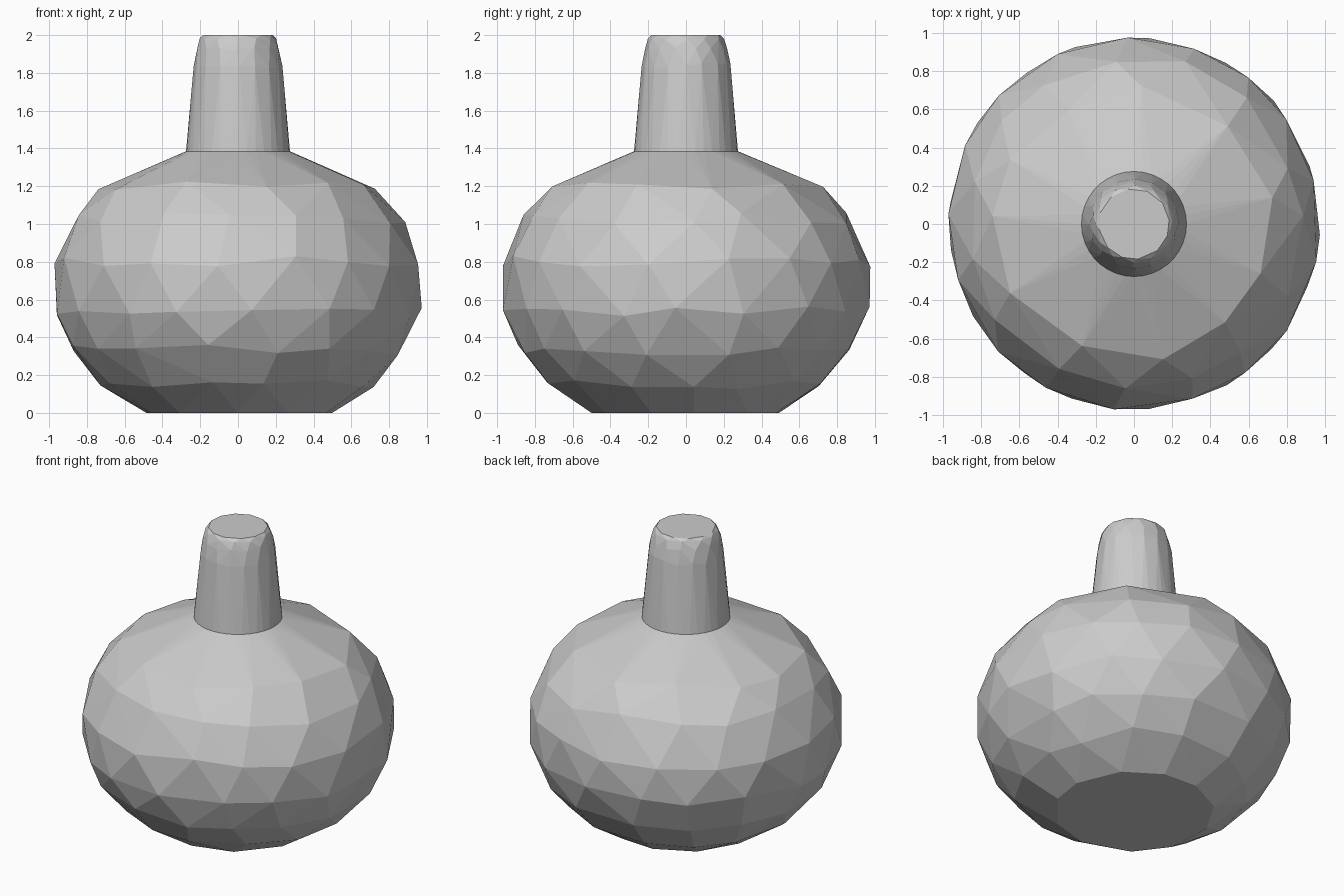
import bpy, bmesh, math, random

if "Cube" in bpy.data.objects:
    bpy.data.objects.remove(bpy.data.objects["Cube"])

random.seed(7)
JOIN_Z, JOIN_R = 1.385, 0.275


def body_radius(z):
    # squashed ellipsoid silhouette of the bulb
    return 0.985 * math.sqrt(1 - ((z - 0.67) / 0.78) ** 2)


def ring(z, r, n, phase=0.0, jitter_a=0.0, jitter_z=0.0):
    pts = []
    for i in range(n):
        a = 2 * math.pi * (i + phase + random.uniform(-jitter_a, jitter_a)) / n
        zz = z + random.uniform(-jitter_z, jitter_z)
        rr = body_radius(zz) if r is None else r
        pts.append((rr * math.cos(a), rr * math.sin(a), zz))
    return pts


def faceted_shell(name, points):
    # irregular flat facets stretched over rings, left open at the neck joint
    bm = bmesh.new()
    for p in points:
        bm.verts.new(p)
    bmesh.ops.convex_hull(bm, input=bm.verts[:])
    bmesh.ops.dissolve_limit(bm, angle_limit=math.radians(1),
                             verts=bm.verts[:], edges=bm.edges[:])
    hidden = [f for f in bm.faces if all(abs(v.co.z - JOIN_Z) < 1e-4 for v in f.verts)]
    bmesh.ops.delete(bm, geom=hidden, context='FACES')
    bmesh.ops.recalc_face_normals(bm, faces=bm.faces[:])
    mesh = bpy.data.meshes.new(name)
    bm.to_mesh(mesh)
    bm.free()
    obj = bpy.data.objects.new(name, mesh)
    bpy.context.collection.objects.link(obj)
    return obj


# Bulb: flat base, irregular low-poly belly, round opening for the neck
body = ring(0, 0.5, 11, 0.2, 0.15)
for i, (z, n) in enumerate([(0.15, 14), (0.33, 16), (0.54, 17),
                            (0.80, 17), (1.03, 15), (1.20, 11)]):
    body += ring(z, None, n, 0.5 * (i % 2), 0.18, 0.03)
body += ring(JOIN_Z, JOIN_R, 36)
faceted_shell("bulb_body", body)

# Neck: tapered tube with a chamfered, closed tip
neck = ring(JOIN_Z, JOIN_R, 36)
neck += ring(1.84, 0.235, 16, 0.0, 0.1, 0.015)
neck += ring(1.93, 0.218, 14, 0.5, 0.1, 0.01)
neck += ring(1.98, 0.202, 12, 0.0, 0.1, 0.005)
neck += ring(2.0, 0.185, 12, 0.3, 0.1)
faceted_shell("neck", neck)
